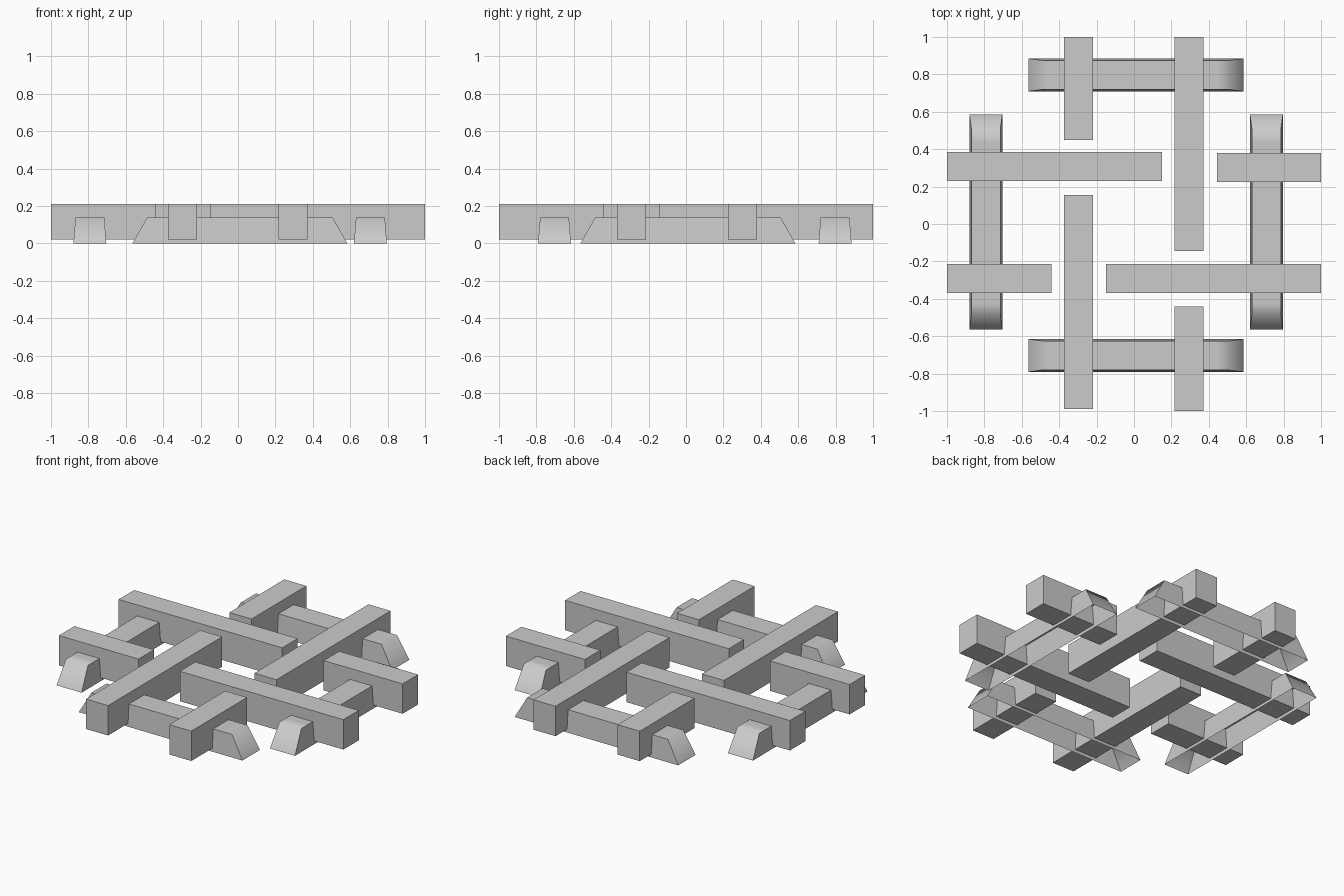
import bpy, bmesh, math

cube = bpy.data.objects.get("Cube")
if cube:
    bpy.data.objects.remove(cube, do_unlink=True)

grey = bpy.data.materials.new("plain grey")
grey.use_nodes = True
colour = (0.6, 0.6, 0.6, 1)
grey.diffuse_color = colour
grey.node_tree.nodes["Principled BSDF"].inputs["Base Color"].default_value = colour

BAR_LOW, BAR_HIGH = 0.02, 0.21
SLEEPER_HIGH = 0.14


def finish(bm, name):
    mesh = bpy.data.meshes.new(name)
    bm.to_mesh(mesh)
    bm.free()
    mesh.materials.append(grey)
    obj = bpy.data.objects.new(name, mesh)
    bpy.context.collection.objects.link(obj)
    return obj


def bar(name, x0, x1, y0, y1):
    """Square-cut bar between the given limits."""
    bm = bmesh.new()
    bmesh.ops.create_cube(bm, size=1)
    for v in bm.verts:
        v.co.x = x1 if v.co.x > 0 else x0
        v.co.y = y1 if v.co.y > 0 else y0
        v.co.z = BAR_HIGH if v.co.z > 0 else BAR_LOW
    return finish(bm, name)


def sleeper(name, across, along_y):
    """Hollow tapered support, open underneath, with sloping ends."""
    bm = bmesh.new()
    bmesh.ops.create_cube(bm, size=2)
    for v in bm.verts:
        top = v.co.z > 0
        length = 0.01 + v.co.x * (0.495 if top else 0.575)
        width = across + v.co.y * (0.077 if top else 0.088)
        v.co = (length, width, SLEEPER_HIGH if top else 0)
        if along_y:
            v.co.x, v.co.y = width, length
    bmesh.ops.recalc_face_normals(bm, faces=bm.faces)
    underside = [f for f in bm.faces if f.normal.z < -0.9]
    bmesh.ops.delete(bm, geom=underside, context='FACES_ONLY')
    # extra rings keep the shading of the ends local
    for side in (-0.42, 0.44):
        bmesh.ops.bisect_plane(
            bm, geom=bm.verts[:] + bm.edges[:] + bm.faces[:],
            plane_co=(side, side, 0),
            plane_no=(0, 1, 0) if along_y else (1, 0, 0))
    obj = finish(bm, name)
    bpy.ops.object.select_all(action='DESELECT')
    obj.select_set(True)
    bpy.context.view_layer.objects.active = obj
    bpy.ops.object.shade_smooth_by_angle(angle=math.radians(65))
    return obj


# supports around the edge
sleeper("front_support", -0.703, False)
sleeper("back_support", 0.797, False)
sleeper("right_support", -0.792, True)
sleeper("left_support", 0.708, True)

# bars running side to side
bar("back_long_bar", -1, 0.15, 0.23, 0.385)
bar("back_short_bar", 0.445, 1, 0.225, 0.38)
bar("front_short_bar", -1, -0.44, -0.37, -0.215)
bar("front_long_bar", -0.15, 1, -0.37, -0.215)

# bars running front to back
bar("right_short_bar", -0.375, -0.22, 0.45, 1)
bar("right_long_bar", -0.375, -0.22, -0.99, 0.155)
bar("left_long_bar", 0.217, 0.372, -0.145, 1)
bar("left_short_bar", 0.217, 0.372, -1, -0.44)
